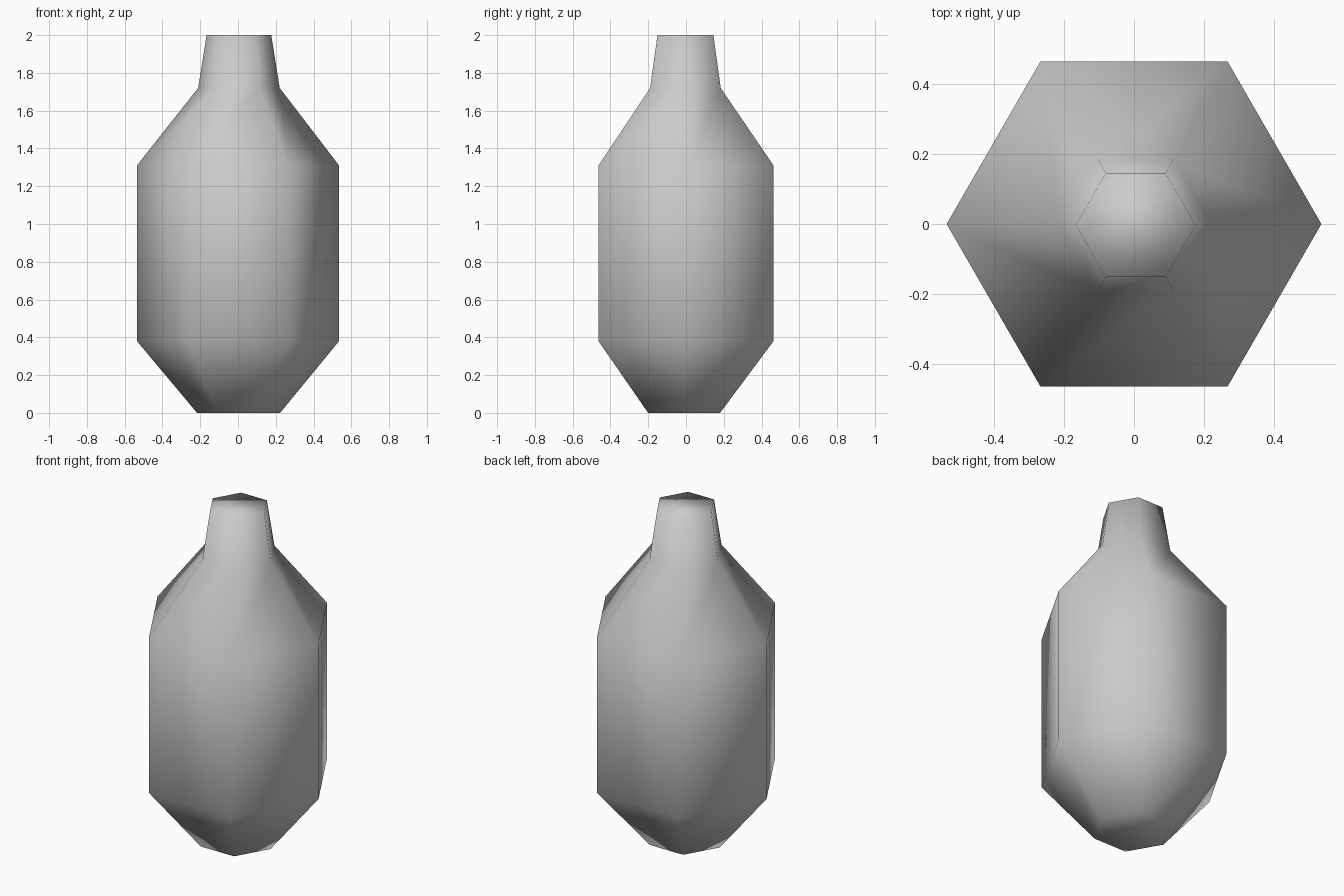
import bpy
import bmesh
from math import cos, sin, tau

cube = bpy.data.objects.get("Cube")
if cube:
    bpy.data.objects.remove(cube, do_unlink=True)

SIDES = 6

# Bottle profile, bottom to top: height, radius, centre x, centre y
PROFILE = [
    (0.00, 0.220, 0.003, -0.010),
    (0.38, 0.535, 0.000, 0.000),
    (1.31, 0.535, 0.000, 0.000),
    (1.72, 0.216, 0.005, -0.003),
    (2.00, 0.171, 0.005, -0.003),
]


def make_material(name, colour):
    mat = bpy.data.materials.new(name)
    mat.use_nodes = True
    mat.diffuse_color = colour
    mat.node_tree.nodes["Principled BSDF"].inputs["Base Color"].default_value = colour
    return mat


def loft(name, profile, mat):
    """Join six-sided rings into a closed, smooth-shaded body."""
    bm = bmesh.new()
    rings = []
    for z, r, cx, cy in profile:
        angles = [tau * i / SIDES for i in range(SIDES)]
        rings.append([bm.verts.new((cx + r * cos(a), cy + r * sin(a), z)) for a in angles])
    # Side walls
    for low, high in zip(rings, rings[1:]):
        for i in range(SIDES):
            j = (i + 1) % SIDES
            bm.faces.new((low[i], low[j], high[j], high[i]))
    # Base and mouth caps
    bm.faces.new(rings[0][::-1])
    bm.faces.new(rings[-1])
    for face in bm.faces:
        face.smooth = True
    mesh = bpy.data.meshes.new(name)
    bm.to_mesh(mesh)
    bm.free()
    mesh.materials.append(mat)
    obj = bpy.data.objects.new(name, mesh)
    bpy.context.collection.objects.link(obj)
    return obj


grey = make_material("plain_grey", (0.6, 0.6, 0.6, 1.0))
loft("bottle", PROFILE, grey)
